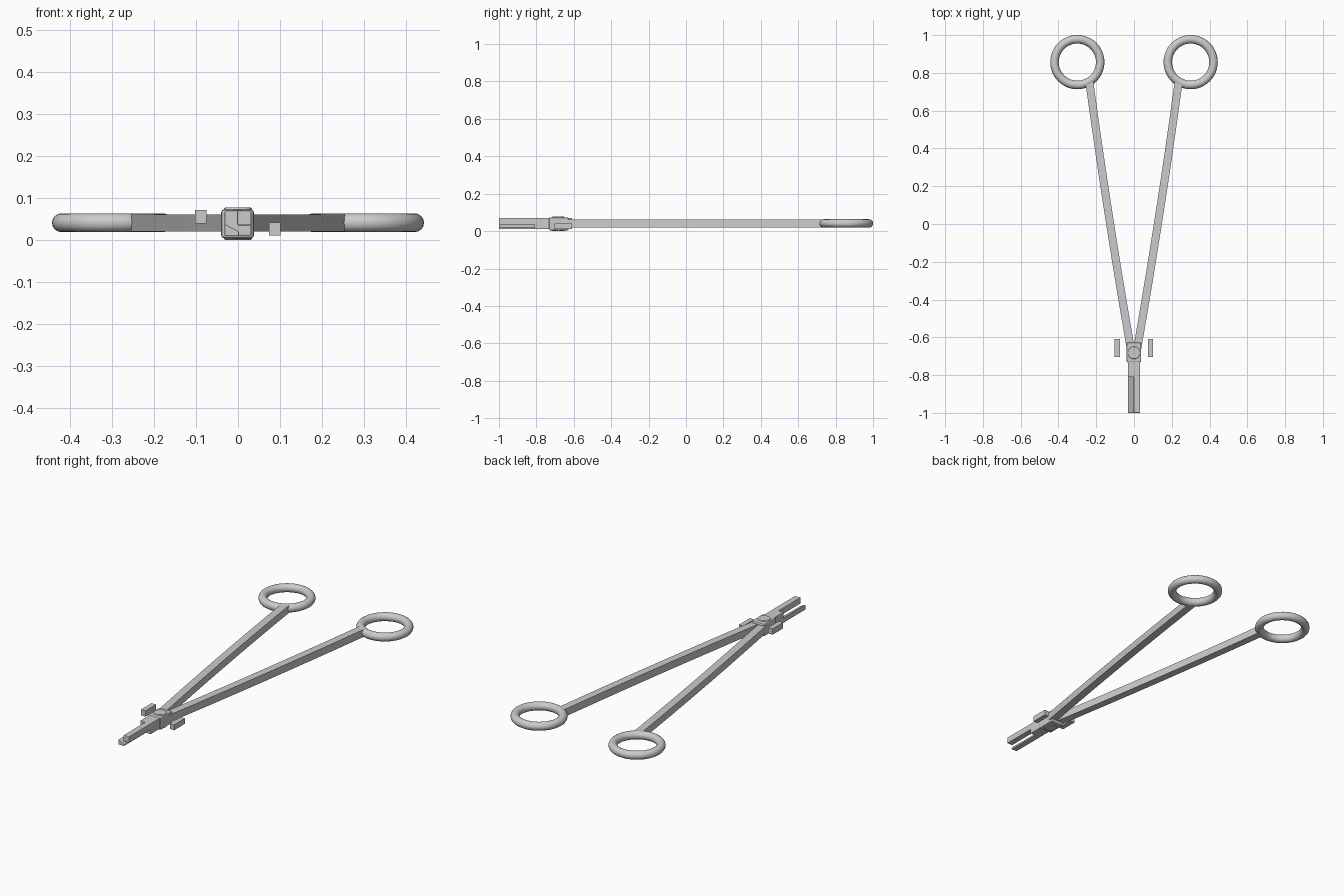
import bpy, bmesh
from mathutils import Vector

if "Cube" in bpy.data.objects:
    bpy.data.objects.remove(bpy.data.objects["Cube"])

STEEL = (0.6, 0.6, 0.61, 1)
steel = bpy.data.materials.new("brushed steel")
steel.use_nodes = True
steel.diffuse_color = STEEL
steel.node_tree.nodes["Principled BSDF"].inputs["Base Color"].default_value = STEEL


def finish(obj, name, bevel=0.0, smooth=False):
    obj.name = name
    obj.data.materials.clear()
    obj.data.materials.append(steel)
    if bevel:
        mod = obj.modifiers.new("Edge bevel", "BEVEL")
        mod.width, mod.segments = bevel, 2
    if smooth:
        bpy.ops.object.select_all(action="DESELECT")
        obj.select_set(True)
        bpy.context.view_layer.objects.active = obj
        bpy.ops.object.shade_smooth_by_angle()
    return obj


def box(name, lo, hi, bevel=0.0):
    lo, hi = Vector(lo), Vector(hi)
    bpy.ops.mesh.primitive_cube_add(size=1, location=(lo + hi) / 2)
    obj = bpy.context.object
    for v in obj.data.vertices:
        v.co *= hi - lo
    return finish(obj, name, bevel)


def arm(name, side, steps=8):
    """Square bar swept along a gently bowed path."""
    a, b, c = Vector((0.012, -0.69)), Vector((0.138, 0.03)), Vector((0.236, 0.75))
    bm = bmesh.new()
    rings = []
    for i in range(steps + 1):
        t = i / steps
        p = a * (1 - t) ** 2 + b * 2 * t * (1 - t) + c * t * t
        d = ((b - a) * (1 - t) + (c - b) * t).normalized()
        n = Vector((d.y, -d.x)) * 0.021
        corners = [(n, 0.02), (n, 0.061), (-n, 0.061), (-n, 0.02)]
        rings.append([bm.verts.new((side * (p + o).x, (p + o).y, z)) for o, z in corners])
    for r, s in zip(rings, rings[1:]):
        for k in range(4):
            j = (k + 1) % 4
            bm.faces.new((r[k], r[j], s[j], s[k]))
    bm.faces.new(rings[0])
    bm.faces.new(rings[-1])
    bmesh.ops.recalc_face_normals(bm, faces=bm.faces)
    mesh = bpy.data.meshes.new(name)
    bm.to_mesh(mesh)
    bm.free()
    obj = bpy.data.objects.new(name, mesh)
    bpy.context.collection.objects.link(obj)
    return finish(obj, name)


# Handles: arms and finger rings
for side, label in ((1, "left"), (-1, "right")):
    arm(label + "_arm", side)
    bpy.ops.mesh.primitive_torus_add(
        location=(side * 0.3, 0.857, 0.041), major_radius=0.121, minor_radius=0.0225,
        major_segments=48, minor_segments=16)
    finish(bpy.context.object, label + "_finger_ring", smooth=True)

# Box joint and pivot screw
box("box_joint", (-0.04, -0.732, 0.004), (0.038, -0.628, 0.073), 0.007)
bpy.ops.mesh.primitive_cylinder_add(vertices=32, radius=0.033, depth=0.077,
                                    location=(0, -0.682, 0.0385))
finish(bpy.context.object, "pivot_screw", 0.003, True)

# Ratchet blocks beside the joint
box("left_ratchet", (0.074, -0.703, 0.011), (0.101, -0.61, 0.041))
box("right_ratchet", (-0.103, -0.703, 0.039), (-0.075, -0.61, 0.071))

# Jaws: solid root, then two staggered bars
box("jaw_root", (-0.032, -0.81, 0.01), (0.032, -0.725, 0.07), 0.003)
box("upper_jaw", (-0.002, -1, 0.035), (0.032, -0.78, 0.07), 0.003)
lower = box("lower_jaw", (-0.032, -1, 0.01), (0.002, -0.78, 0.038), 0.002)

# Slope the lower jaw's gripping face down towards the middle
for v in lower.data.vertices:
    if v.co.x > 0 and v.co.z > 0:
        v.co.z -= 0.018
